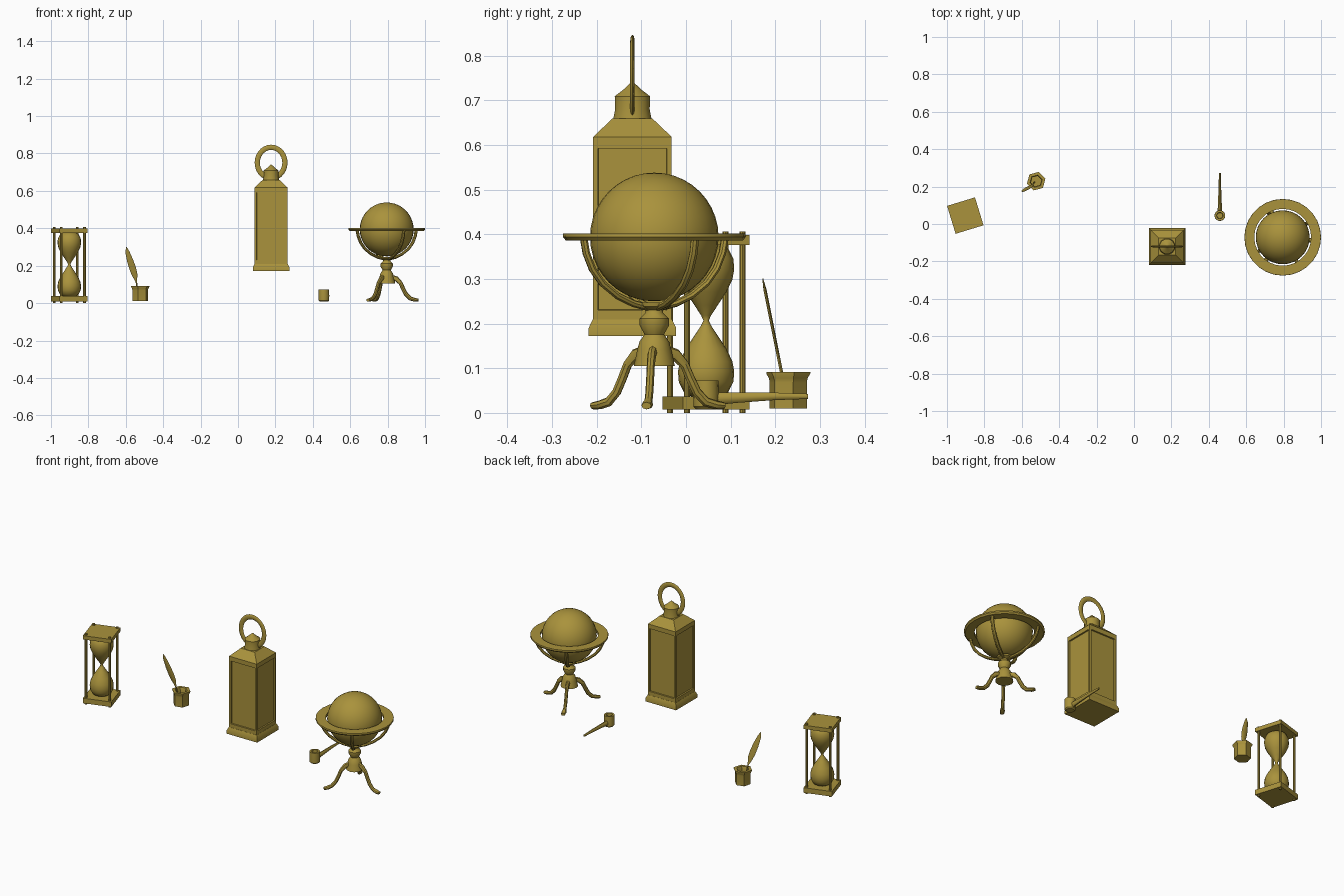
import bpy, bmesh
from math import sin, cos, pi, radians
from mathutils import Vector, Matrix

if "Cube" in bpy.data.objects:
    bpy.data.objects.remove(bpy.data.objects["Cube"])

brass = bpy.data.materials.new("aged_brass")
brass.diffuse_color = (0.40, 0.29, 0.045, 1)
brass.use_nodes = True
brass.node_tree.nodes["Principled BSDF"].inputs["Base Color"].default_value = brass.diffuse_color


def finish(name, bm, loc=(0, 0, 0), rot=0, angle=35):
    bmesh.ops.recalc_face_normals(bm, faces=bm.faces)
    bm.transform(Matrix.Translation(loc) @ Matrix.Rotation(radians(rot), 4, 'Z'))
    me = bpy.data.meshes.new(name)
    bm.to_mesh(me)
    bm.free()
    me.materials.append(brass)
    ob = bpy.data.objects.new(name, me)
    bpy.context.collection.objects.link(ob)
    bpy.ops.object.select_all(action='DESELECT')
    ob.select_set(True)
    bpy.context.view_layer.objects.active = ob
    bpy.ops.object.shade_smooth_by_angle(angle=radians(angle))
    return ob


def loft(rings, closed=False):
    """Skin a list of point rings; cap the ends or close into a loop."""
    bm = bmesh.new()
    vs = [[bm.verts.new(p) for p in r] for r in rings]
    n = len(vs[0])
    pairs = list(zip(vs, vs[1:])) + ([(vs[-1], vs[0])] if closed else [])
    for a, b in pairs:
        for i in range(n):
            j = (i + 1) % n
            bm.faces.new((a[i], a[j], b[j], b[i]))
    if not closed:
        bm.faces.new(vs[0])
        bm.faces.new(vs[-1])
    return bm


def lathe(profile, n, phase=0, closed=False):
    """Turn an (r, z) profile with n sides."""
    return loft([[(r * cos(2 * pi * i / n + phase), r * sin(2 * pi * i / n + phase), z)
                  for i in range(n)] for r, z in profile], closed)


def square(profile):
    """Stack of square sections given as (half width, z)."""
    return lathe([(h * 2 ** .5, z) for h, z in profile], 4, pi / 4)


def tube(path, radii, n=8):
    """Tube with (across-y, in-plane) radii along a path lying near the xz plane."""
    path = [Vector(p) for p in path]
    rings = []
    for k, p in enumerate(path):
        t = (path[min(k + 1, len(path) - 1)] - path[max(k - 1, 0)]).normalized()
        side = Vector((0, 1, 0))
        side = (side - t * side.dot(t)).normalized()
        up = t.cross(side)
        a, b = radii[k]
        rings.append([p + side * a * cos(2 * pi * i / n) + up * b * sin(2 * pi * i / n)
                      for i in range(n)])
    return loft(rings)


# Hourglass
HG, HR = Vector((-0.902, 0.045, 0)), 17
for name, z0, z1 in (("hourglass_base", .008, .037), ("hourglass_top", .376, .398)):
    finish(name, square([(.078, z0), (.078, z1)]), HG, HR)
for sx in (-1, 1):
    for sy in (-1, 1):
        off = Matrix.Rotation(radians(HR), 3, 'Z') @ Vector((.065 * sx, .065 * sy, 0))
        finish("hourglass_post", lathe([(.007, 0), (.007, .406)], 10), HG + off)
half = [(.030, -.172), (.050, -.160), (.061, -.138), (.063, -.115), (.059, -.092),
        (.046, -.064), (.026, -.034), (.011, -.011)]
bulbs = half + [(.006, 0)] + [(r, -z) for r, z in reversed(half)]
finish("hourglass_glass", lathe([(r, z + .207) for r, z in bulbs], 20), HG, angle=50)

# Inkwell with hollow mouth
finish("inkwell", lathe([(.043, .01), (.043, .068), (.045, .078), (.051, .088), (.051, .092),
                         (.034, .092), (.029, .080), (.029, .035)], 6, radians(15)),
       (-0.523, 0.229, 0))

# Quill: shaft and flattened feather in one sweep
stations = [(-.531, .036, .003), (-.544, .115, .004), (-.552, .150, .015), (-.563, .185, .018),
            (-.576, .225, .017), (-.592, .275, .011), (-.597, .301, .001)]
finish("quill", tube([(x, .232 - .2 * z, z) for x, z, w in stations],
                     [(.0035 if w > .001 else .001, w) for x, z, w in stations]))

# Lantern
LN = (0.177, -0.12, 0)
finish("lantern_base", square([(.098, .172), (.098, .190), (.089, .209)]), LN)
bm = square([(.088, .205), (.088, .2195), (.088, .6035), (.088, .618), (.045, .659)])
panels = [f for f in bm.faces if f.calc_center_median().z < .5 and f.calc_area() > .05
          and abs(f.normal.z) < .5]
bmesh.ops.recalc_face_normals(bm, faces=bm.faces)
bmesh.ops.inset_individual(bm, faces=panels, thickness=.0155)
bmesh.ops.inset_individual(bm, faces=panels, thickness=.001, depth=-.008)
finish("lantern_body", bm, LN)
finish("lantern_finial", lathe([(.045, .650), (.044, .660), (.040, .680), (.041, .709),
                                (.022, .723), (.002, .741)], 12, pi / 12), LN)
ring = [[Vector((LN[0] + (.074 + .014 * cos(b)) * cos(a), LN[1] + .005 * sin(b),
                 .751 + (.082 + .014 * cos(b)) * sin(a)))
         for b in [2 * pi * j / 8 for j in range(8)]]
        for a in [2 * pi * i / 28 for i in range(28)]]
finish("lantern_handle", loft(ring, True), angle=60)

# Smoking pipe
PX, PY = 0.459, 0.045
finish("pipe_bowl", lathe([(.022, .008), (.028, .014), (.029, .040), (.028, .072),
                           (.017, .072), (.015, .030)], 16), (PX, PY, 0))
finish("pipe_stem", tube([(.02, 0, .032), (.07, 0, .034), (.15, 0, .037), (.228, 0, .037)],
                         [(.012, .015), (.010, .012), (.007, .009), (.005, .006)], 10),
       (PX, PY, 0), 90)

# Globe on its stand
GL = (0.795, -0.071, 0)
bm = bmesh.new()
bmesh.ops.create_uvsphere(bm, u_segments=32, v_segments=20, radius=.144)
finish("globe", bm, (GL[0], GL[1], .394))
finish("globe_horizon_ring", lathe([(.152, .386), (.198, .386), (.205, .394), (.204, .402),
                                    (.152, .402)], 28, closed=True), GL)
finish("globe_pedestal", lathe([(.038, .247), (.036, .238), (.019, .230), (.020, .224),
                                (.033, .211), (.033, .196), (.022, .176), (.033, .160),
                                (.038, .142), (.046, .105)], 12), GL)
arm = [(.182, 0, .388), (.176, 0, .358), (.160, 0, .322), (.134, 0, .290),
       (.095, 0, .262), (.055, 0, .245), (.015, 0, .236)]
for k in range(4):
    finish("globe_arm", tube(arm, [(.010, .008)] * 7), GL, 30 + 90 * k)
leg = [(.025, 0, .138), (.052, 0, .130), (.074, 0, .108), (.088, 0, .078), (.104, 0, .047),
       (.126, 0, .025), (.150, 0, .018), (.170, 0, .016)]
for k in range(3):
    finish("globe_leg", tube(leg, [(.010, .014)] * 2 + [(.009, .011)] * 4
                             + [(.013, .010), (.011, .008)]), GL, -6 + 120 * k)
